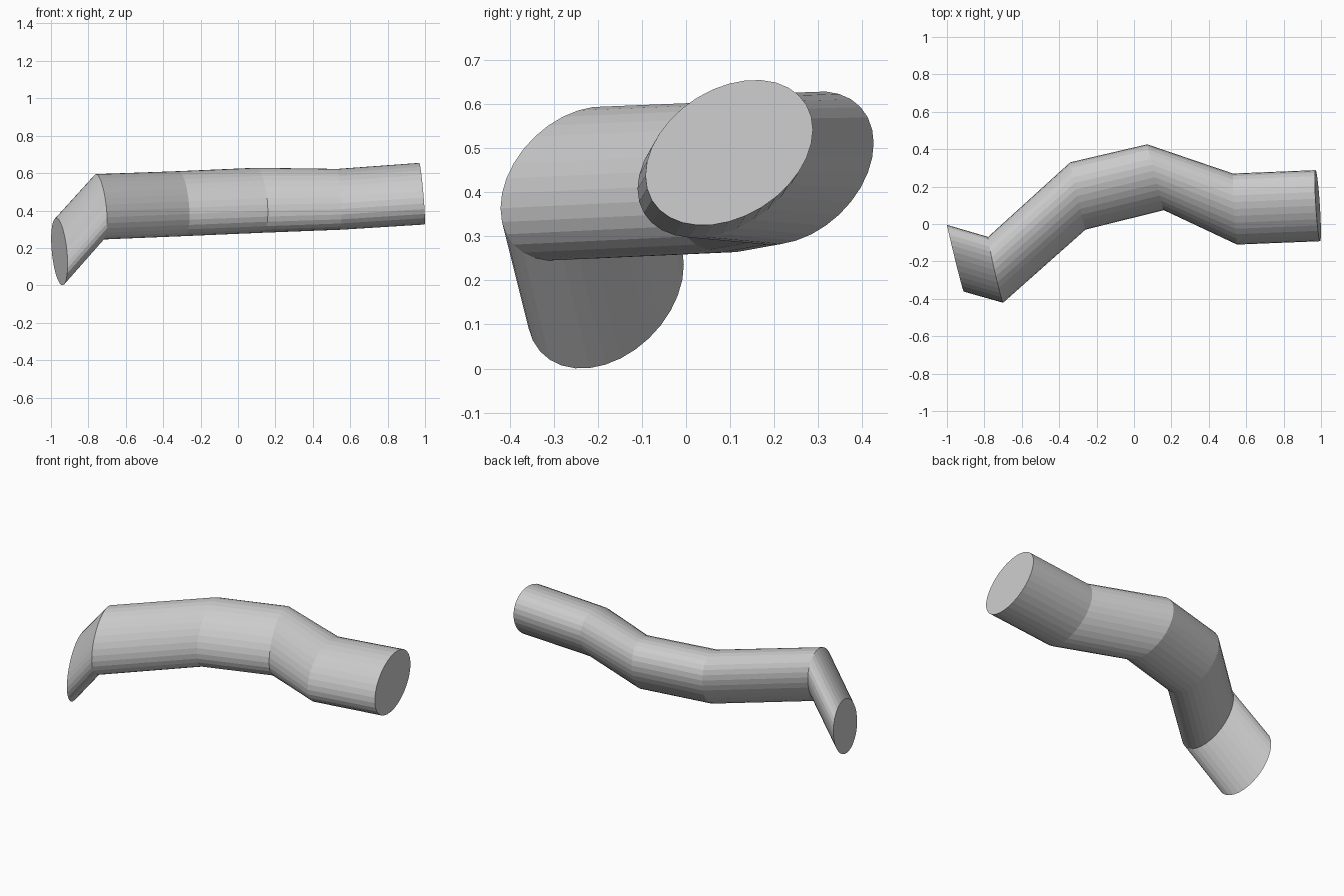
import bpy, bmesh, math
from mathutils import Vector

if "Cube" in bpy.data.objects:
    bpy.data.objects.remove(bpy.data.objects["Cube"], do_unlink=True)

SIDES = 32
COV = 0.0099  # shared lean of the oval section

# Joints: centre, half depth, half height, lean of the cut in y and z
joints = [
    ((-0.955, -0.183, 0.18), 0.178, 0.18, -0.24, -0.02),
    ((-0.74, -0.245, 0.42), 0.176, 0.175, -0.215, -0.04),
    ((-0.30, 0.15, 0.437), 0.18, 0.174, -0.22, -0.02),
    ((0.115, 0.25, 0.455), 0.176, 0.174, -0.25, -0.01),
    ((0.54, 0.08, 0.46), 0.19, 0.163, -0.05, -0.03),
    ((0.983, 0.098, 0.49), 0.19, 0.165, -0.045, -0.07),
]

grey = bpy.data.materials.new("plain_grey")
grey.use_nodes = True
colour = (0.6, 0.6, 0.6, 1)
grey.diffuse_color = colour
grey.node_tree.nodes["Principled BSDF"].inputs["Base Color"].default_value = colour


def add_ring(bm, centre, ry, rz, lean_y, lean_z):
    """Slanted oval ring cut across the pipe."""
    skew = COV / ry
    rise = math.sqrt(rz * rz - skew * skew)
    ring = []
    for i in range(SIDES):
        a = math.tau * i / SIDES
        y = ry * math.cos(a)
        z = skew * math.cos(a) + rise * math.sin(a)
        x = lean_y * y + lean_z * z
        ring.append(bm.verts.new(Vector(centre) + Vector((x, y, z))))
    return ring


# Bent pipe: rings bridged in order, closed with flat ends
bm = bmesh.new()
rings = [add_ring(bm, *j) for j in joints]
for r, s in zip(rings, rings[1:]):
    for i in range(SIDES):
        k = (i + 1) % SIDES
        bm.faces.new((r[i], r[k], s[k], s[i]))
bm.faces.new(rings[0])
bm.faces.new(rings[-1])
bmesh.ops.recalc_face_normals(bm, faces=bm.faces)
mesh = bpy.data.meshes.new("bent_pipe")
bm.to_mesh(mesh)
bm.free()
mesh.materials.append(grey)
pipe = bpy.data.objects.new("bent_pipe", mesh)
bpy.context.collection.objects.link(pipe)
